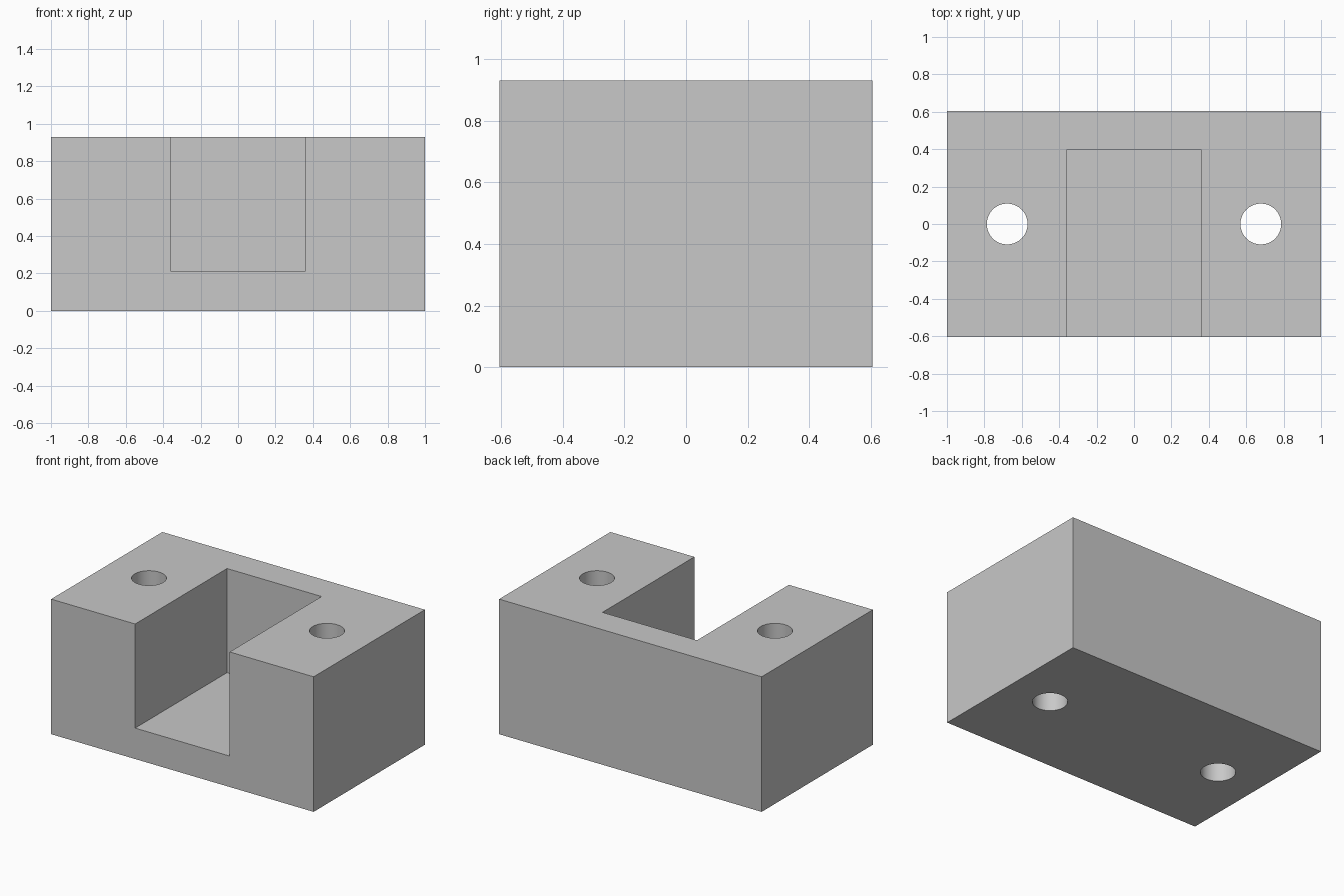
import bpy
import math

if "Cube" in bpy.data.objects:
    bpy.data.objects.remove(bpy.data.objects["Cube"], do_unlink=True)

WIDTH, DEPTH, HEIGHT = 2.0, 1.21, 0.93
SLOT_HALF, SLOT_BACK, SLOT_FLOOR = 0.36, 0.395, 0.213
HOLE_X, HOLE_RADIUS = 0.678, 0.109

grey = bpy.data.materials.new("plain grey")
grey.use_nodes = True
colour = (0.58, 0.58, 0.58, 1)
grey.diffuse_color = colour
grey.node_tree.nodes["Principled BSDF"].inputs["Base Color"].default_value = colour


def box(name, low, high):
    """Axis-aligned box between two corners."""
    centre = [(a + b) / 2 for a, b in zip(low, high)]
    bpy.ops.mesh.primitive_cube_add(size=1, location=centre)
    obj = bpy.context.object
    obj.name = name
    obj.scale = [b - a for a, b in zip(low, high)]
    bpy.ops.object.transform_apply(location=True, rotation=False, scale=True)
    obj.data.materials.append(grey)
    return obj


def cut(body, cutter):
    """Subtract the cutter from the body, then discard it."""
    cutter.hide_render = True
    mod = body.modifiers.new(cutter.name, 'BOOLEAN')
    mod.operation = 'DIFFERENCE'
    mod.solver = 'EXACT'
    mod.object = cutter
    bpy.context.view_layer.objects.active = body
    bpy.ops.object.modifier_apply(modifier=mod.name)
    bpy.data.objects.remove(cutter, do_unlink=True)


# Solid block
block = box("slotted_block", (-WIDTH / 2, -DEPTH / 2, 0), (WIDTH / 2, DEPTH / 2, HEIGHT))

# Pocket open at the front and top
cut(block, box("slot_cutter", (-SLOT_HALF, -DEPTH, SLOT_FLOOR),
               (SLOT_HALF, SLOT_BACK, HEIGHT + 0.2)))

# Bolt holes through both side posts
for side in (-1, 1):
    bpy.ops.mesh.primitive_cylinder_add(vertices=64, radius=HOLE_RADIUS, depth=HEIGHT * 2,
                                        location=(side * HOLE_X, 0, HEIGHT / 2))
    drill = bpy.context.object
    drill.name = "hole_cutter"
    drill.data.materials.append(grey)
    cut(block, drill)

# Smooth bores, sharp block edges
bpy.ops.object.select_all(action='DESELECT')
block.select_set(True)
bpy.context.view_layer.objects.active = block
bpy.ops.object.shade_smooth_by_angle(angle=math.radians(30))
